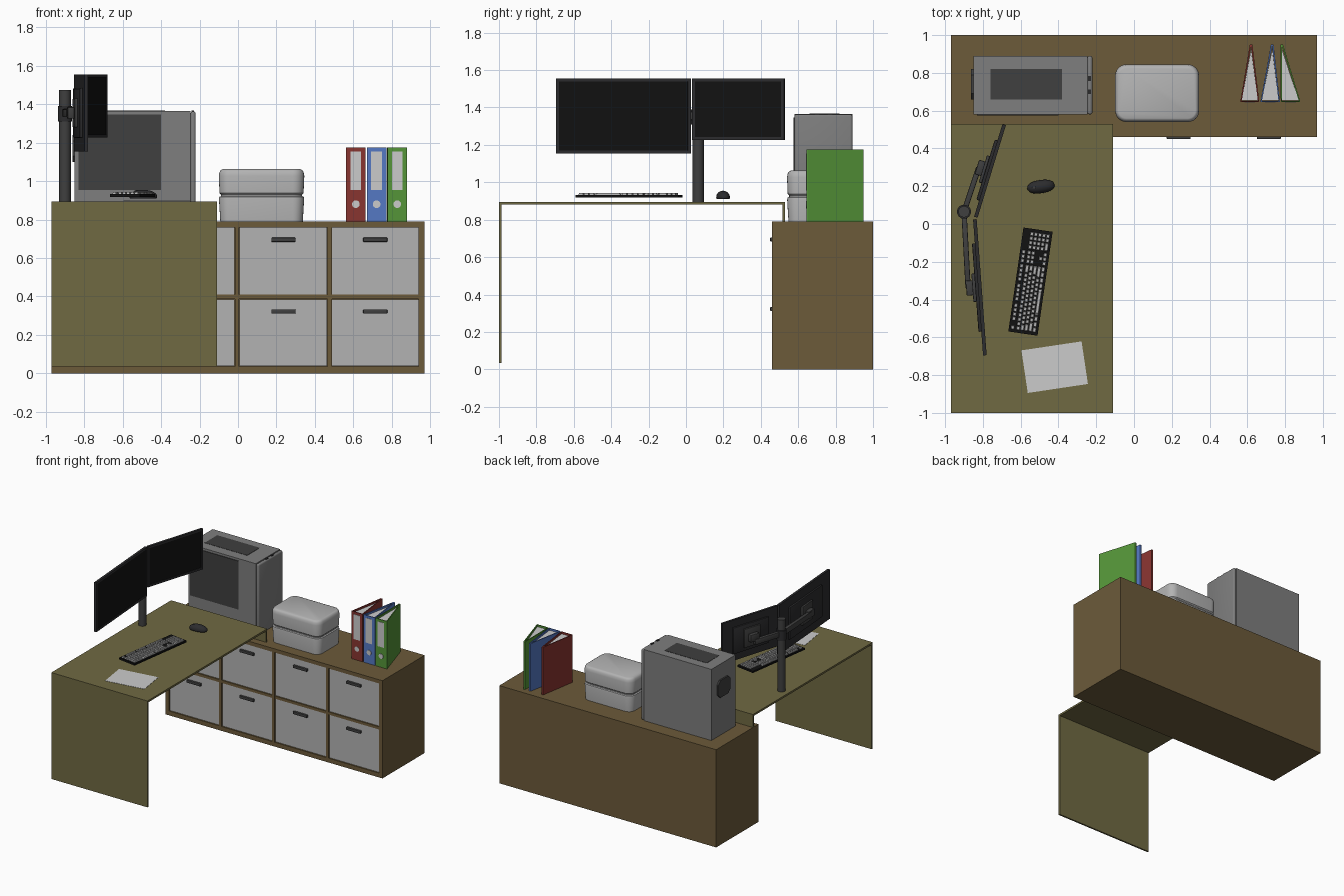
import bpy, bmesh, math
from mathutils import Matrix, Vector

if "Cube" in bpy.data.objects:
    bpy.data.objects.remove(bpy.data.objects["Cube"])

MATS = {}
def mat(name, r, g, b):
    m = bpy.data.materials.new(name)
    m.diffuse_color = (r, g, b, 1)
    m.use_nodes = True
    m.node_tree.nodes["Principled BSDF"].inputs["Base Color"].default_value = m.diffuse_color
    MATS[name] = m
mat("cabinet_wood", .150, .103, .042)
mat("desk_wood", .160, .142, .055)
mat("black", .006, .006, .006)
mat("dark", .025, .025, .027)
mat("charcoal", .05, .05, .05)
mat("mid_grey", .21, .21, .21)
mat("light_grey", .45, .45, .45)
mat("paper_white", .6, .6, .6)
mat("red", .25, .035, .03)
mat("blue", .09, .19, .55)
mat("green", .09, .30, .04)

def finish(name, bm, m=None, M=None, smooth=False):
    if M is not None:
        bm.transform(M)
    bmesh.ops.recalc_face_normals(bm, faces=bm.faces)
    me = bpy.data.meshes.new(name)
    bm.to_mesh(me)
    bm.free()
    ob = bpy.data.objects.new(name, me)
    bpy.context.collection.objects.link(ob)
    if m:
        me.materials.append(MATS[m])
    if smooth:
        bpy.context.view_layer.objects.active = ob
        bpy.ops.object.select_all(action='DESELECT')
        ob.select_set(True)
        bpy.ops.object.shade_smooth_by_angle(angle=math.radians(35))
    return ob

def add_box(bm, lo, hi, taper=0):
    lo, hi = Vector(lo), Vector(hi)
    vs = bmesh.ops.create_cube(bm, size=1)["verts"]
    for v in vs:
        if v.co.z > 0:
            v.co.x *= 1 - taper
            v.co.y *= 1 - taper
        v.co = (lo + hi) / 2 + Vector(a * b for a, b in zip(v.co, hi - lo))
    return vs

def box(name, lo, hi, m=None, M=None, bevel=0, seg=2):
    bm = bmesh.new()
    add_box(bm, lo, hi)
    if bevel:
        bmesh.ops.bevel(bm, geom=bm.edges[:], offset=bevel, segments=seg, affect='EDGES', profile=.5)
    return finish(name, bm, m, M, smooth=bool(bevel))

def cyl(name, p, q, r, m, n=24):
    p, q = Vector(p), Vector(q)
    bm = bmesh.new()
    bmesh.ops.create_cone(bm, cap_ends=True, segments=n, radius1=r, radius2=r, depth=(q - p).length)
    rot = (q - p).to_track_quat('Z', 'Y').to_matrix().to_4x4()
    return finish(name, bm, m, Matrix.Translation((p + q) / 2) @ rot, smooth=True)

def prism(name, pts, z0, z1, m, M=None):
    bm = bmesh.new()
    f = bm.faces.new([bm.verts.new((x, y, z0)) for x, y in pts])
    ext = bmesh.ops.extrude_face_region(bm, geom=[f])["geom"]
    for v in ext:
        if isinstance(v, bmesh.types.BMVert):
            v.co.z = z1
    return finish(name, bm, m, M)

def loft(name, rings, x0, x1, y0, y1, r, m):
    """Stack of rounded rectangles; rings are (z, inset)."""
    bm = bmesh.new()
    loops = []
    for z, i in rings:
        rr = max(r - i, .01)
        loop = []
        for k, (cx, cy) in enumerate(((x1 - i - rr, y1 - i - rr), (x0 + i + rr, y1 - i - rr),
                                      (x0 + i + rr, y0 + i + rr), (x1 - i - rr, y0 + i + rr))):
            for s in range(7):
                a = math.pi / 2 * (k + s / 6)
                loop.append(bm.verts.new((cx + rr * math.cos(a), cy + rr * math.sin(a), z)))
        loops.append(loop)
    for A, B in zip(loops, loops[1:]):
        for j in range(len(A)):
            k = (j + 1) % len(A)
            bm.faces.new((A[j], A[k], B[k], B[j]))
    bm.faces.new(loops[0])
    bm.faces.new(loops[-1])
    return finish(name, bm, m, smooth=True)

# Cabinet carcass
W, T = "cabinet_wood", .03
box("cabinet_top", (-.97, .46, .76), (.97, 1, .79), W)
box("cabinet_bottom", (-.97, .46, 0), (.97, 1, .035), W)
box("cabinet_back", (-.97, .98, .035), (.97, 1, .76), W)
for s, n in ((-1, "left"), (1, "right")):
    box(f"cabinet_side_{n}", (s * .955 - .015, .46, .035), (s * .955 + .015, .98, .76), W)
for i, x in enumerate((-.48, -.005, .477)):
    box(f"cabinet_divider_{i}", (x - .011, .46, .035), (x + .011, .98, .76), W)
box("cabinet_shelf", (-.94, .461, .387), (.94, .98, .409), W)

# Drawers and handles
for i, (a, b) in enumerate(((-.938, -.493), (-.467, -.018), (.008, .464), (.49, .938))):
    for j, (z0, z1) in enumerate(((.037, .385), (.411, .758))):
        box(f"drawer_{i}_{j}", (a, .468, z0), (b, .975, z1), "light_grey")
        c, z = (a + b) / 2, z1 - .063
        box(f"drawer_handle_{i}_{j}", (c - .063, .45, z - .011), (c + .063, .47, z + .011), "charcoal", bevel=.004)

# Desk
D = "desk_wood"
box("desk_top", (-.97, -1, .88), (-.11, .53, .895), D)
box("desk_front_panel", (-.97, -1, .035), (-.11, -.987, .88), D)
box("desk_back_panel", (-.97, .517, .79), (-.11, .53, .88), D)

# Computer tower
box("tower_body", (-.85, .58, .79), (-.247, .89, 1.365), "mid_grey")
box("tower_front", (-.247, .58, .79), (-.22, .89, 1.363), "mid_grey", bevel=.012, seg=3)
box("tower_side_window", (-.83, .575, .955), (-.40, .582, 1.347), "charcoal")
box("tower_top_vent", (-.76, .66, 1.36), (-.38, .82, 1.367), "charcoal")
c = .03
oct_pts = [(.66 + c, 1.1), (.82 - c, 1.1), (.82, 1.1 + c), (.82, 1.24 - c),
           (.82 - c, 1.24), (.66 + c, 1.24), (.66, 1.24 - c), (.66, 1.1 + c)]
prism("tower_rear_fan", oct_pts, -.862, -.845, "charcoal",
      Matrix(((0, 0, 1, 0), (1, 0, 0, 0), (0, 1, 0, 0), (0, 0, 0, 1))))
for i, y in enumerate((.70, .77)):
    box(f"tower_button_{i}", (-.242, y - .013, 1.355), (-.228, y + .013, 1.367), "dark")

# Two stacked storage tubs
for n, z in (("lower", .79), ("upper", .93)):
    h = .132
    rings = [(z, .012), (z + .008, .004), (z + h - .035, .0), (z + h - .015, .004), (z + h - .004, .011), (z + h, .02)]
    if n == "lower":
        rings = [(z, .008), (z + .115, .001), (z + .128, .003), (z + .132, .012), (z + .14, .012)]
    loft(f"storage_tub_{n}", rings, -.1, .345, .54, .845, .06, "light_grey")

# Ring binders: spine, two covers and a wedge of paper
for n, a, b, ax in (("red", .563, .663, .62), ("blue", .67, .772, .732), ("green", .777, .88, .782)):
    t, z0, z1 = .007, .79, 1.175
    box(f"binder_spine_{n}", (a, .645, z0), (b, .652, z1), n)
    prism(f"binder_left_cover_{n}", [(a, .65), (a + t, .65), (ax + .001, .95), (ax - t, .95)], z0, z1, n)
    prism(f"binder_right_cover_{n}", [(b - t, .65), (b, .65), (ax + t, .95), (ax - .001, .95)], z0, z1, n)
    prism(f"binder_paper_{n}", [(a + t, .653), (b - t, .653), (ax, .93)], z0 + .005, z1 - .015, "paper_white")
    m = (a + b) / 2
    box(f"binder_label_{n}", (m - .028, .642, .955), (m + .028, .646, 1.155), "paper_white")
    cyl(f"binder_finger_ring_{n}", (m, .642, .88), (m, .646, .88), .02, "paper_white")

# Monitors on a shared pole
cyl("monitor_pole", (-.9, .065, .895), (-.9, .065, 1.475), .03, "charcoal")
cyl("pole_collar", (-.9, .065, 1.31), (-.9, .065, 1.39), .037, "dark")

def monitor(n, p0, p1, z0, z1):
    p0, p1 = Vector(p0), Vector(p1)
    d, mid = p1 - p0, (p0 + p1) / 2
    w, h = d.length / 2, (z1 - z0) / 2
    M = Matrix.Translation((mid.x, mid.y, (z0 + z1) / 2)) @ Matrix.Rotation(math.atan2(d.y, d.x), 4, 'Z')
    bz = .016
    box(f"monitor_panel_{n}", (-w, -.012, -h), (w, .001, h), "dark", M)
    box(f"monitor_screen_{n}", (-w + bz, 0, -h + bz), (w - bz, .003, h - bz), "black", M)
    for s in (-1, 1):
        box(f"monitor_side_bezel_{n}_{s}", (s * (w - bz / 2) - bz / 2, 0, -h), (s * (w - bz / 2) + bz / 2, .007, h), "dark", M)
        zc = s * (h - bz / 2)
        box(f"monitor_edge_bezel_{n}_{s}", (-w + bz, 0, zc - bz / 2), (w - bz, .007, zc + bz / 2), "dark", M)
    box(f"monitor_back_{n}", (-w * .65, -.027, -h * .65), (w * .65, -.01, h * .65), "dark", M, bevel=.006)
    box(f"monitor_mount_{n}", (-.075, -.042, -.075), (.075, -.025, .075), "charcoal", M, bevel=.004)
    box(f"monitor_joint_{n}", (-.04, -.075, -.03), (.04, -.04, .03), "charcoal", M, bevel=.006)
    # Arm from the pole to the mount
    e = M @ Vector((0, -.065, 0))
    v = Vector((e.x + .9, e.y - .065))
    A = Matrix.Translation((-.9, .065, 1.355)) @ Matrix.Rotation(math.atan2(v.y, v.x), 4, 'Z')
    box(f"monitor_arm_{n}", (0, -.014, -.022), (v.length, .014, .022), "charcoal", A, bevel=.005)

monitor("front", (-.84, .025), (-.787, -.695), 1.155, 1.555)
monitor("rear", (-.685, .525), (-.835, .035), 1.227, 1.555)

# Keyboard: local x runs along the keys, local y towards the screens
K = Matrix.Translation((-.548, -.305, .918)) @ Matrix.Rotation(math.radians(81.7), 4, 'Z')
box("keyboard_base", (-.278, -.078, 0), (.278, .078, .014), "black", K)
bm = bmesh.new()
U, V = .0235, .0215
def keys(x, row, widths):
    for w in widths:
        if w > 0:
            y = -.068 + row * V + (.008 if row == 5 else 0)
            X = -.265 + x * U
            add_box(bm, (X + .0015, y + .0015, .012), (X + w * U - .0015, y + V - .0015, .025), .22)
        x += abs(w)
one = [1] * 20
keys(0, 5, [1, -1] + one[:4] + [-.5] + one[:4] + [-.5] + one[:4])
keys(0, 4, one[:13] + [2])
keys(0, 3, [1.5] + one[:12] + [1.5])
keys(0, 2, [1.75] + one[:11] + [2.25])
keys(0, 1, [2.25] + one[:10] + [2.75])
keys(0, 0, [1.25, 1.25, 1.25, 6.25] + [1.25] * 4)
for r, ws in ((5, [1, 1, 1]), (4, [1, 1, 1]), (3, [1, 1, 1]), (1, [-1, 1]), (0, [1, 1, 1])):
    keys(15.2, r, ws)
for r, ws in ((4, one[:4]), (3, one[:4]), (2, one[:4]), (1, one[:4]), (0, [2, 1, 1])):
    keys(18.45, r, ws)
finish("keyboard_keys", bm, "light_grey", K)

# Mouse
bm = bmesh.new()
bmesh.ops.create_uvsphere(bm, u_segments=28, v_segments=16, radius=1)
for v in bm.verts:
    v.co.y *= 1 - .15 * (1 - v.co.x ** 2)
    v.co = Vector((v.co.x * .073, v.co.y * .041, max(v.co.z, -.3) * .035))
R = Matrix.Translation((-.493, .198, .92)) @ Matrix.Rotation(math.radians(8), 4, 'Z')
finish("mouse_body", bm, "dark", R, smooth=True)
cyl("mouse_wheel", R @ Vector((-.035, -.005, .022)), R @ Vector((-.035, .005, .022)), .012, "charcoal")

# Sheet of paper
P = Matrix.Translation((-.42, -.758, .896)) @ Matrix.Rotation(math.radians(8.5), 4, 'Z')
box("paper_sheet", (-.161, -.114, 0), (.161, .114, .002), "paper_white", P)
